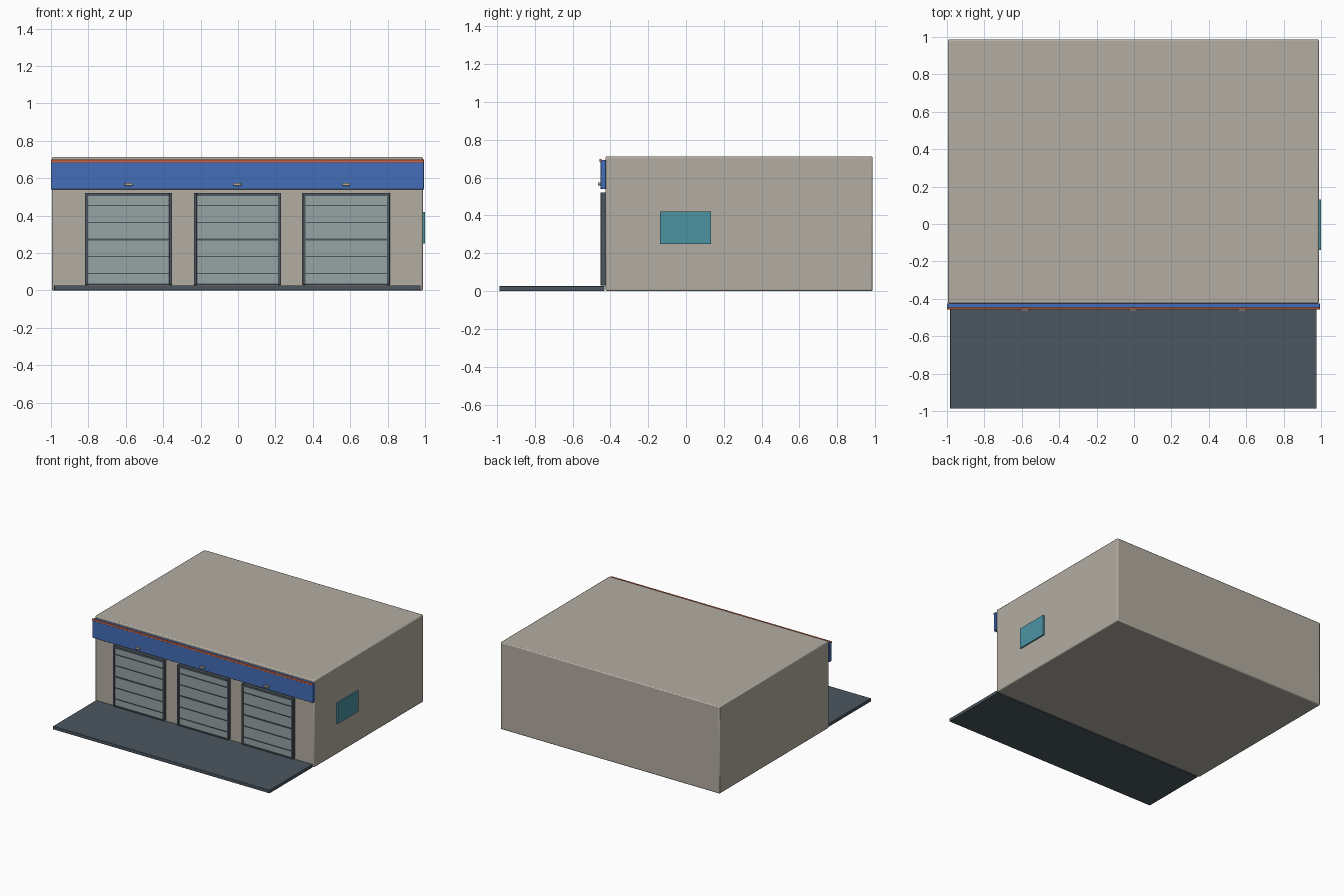
import bpy

cube = bpy.data.objects.get("Cube")
if cube:
    bpy.data.objects.remove(cube)


def material(name, *srgb):
    col = [((c / 255 + 0.055) / 1.055) ** 2.4 for c in srgb] + [1]
    m = bpy.data.materials.new(name)
    m.use_nodes = True
    m.diffuse_color = col
    m.node_tree.nodes["Principled BSDF"].inputs["Base Color"].default_value = col
    return m


wall = material("warm_grey_wall", 180, 174, 162)
slate = material("dark_slate", 76, 87, 96)
blue = material("blue", 67, 110, 184)
orange = material("orange", 214, 104, 70)
panel = material("pale_door_grey", 150, 163, 165)
glass = material("teal_glass", 77, 147, 164)


def box(name, x, y, z, mat, bevel=0.0):
    """Box from (min, max) pairs, optionally with softened edges."""
    spans = (x, y, z)
    bpy.ops.mesh.primitive_cube_add(size=1, location=[(a + b) / 2 for a, b in spans])
    ob = bpy.context.object
    ob.name = name
    ob.scale = [b - a for a, b in spans]
    bpy.ops.object.transform_apply(location=False, rotation=False, scale=True)
    ob.data.materials.append(mat)
    if bevel:
        mod = ob.modifiers.new("Soft edges", "BEVEL")
        mod.width = bevel
        mod.segments = 2
        bpy.ops.object.shade_smooth_by_angle()
    return ob


# Building and forecourt
MID = -0.003
box("building", (-0.995, 0.989), (-0.425, 0.987), (0, 0.713), wall, 0.008)
box("forecourt", (-0.983, 0.977), (-0.987, -0.43), (0, 0.026), slate, 0.002)

# Sign band with its trim
box("fascia", (-1, 0.994), (-0.452, -0.424), (0.54, 0.694), blue, 0.002)
box("fascia_trim", (-1, 0.994), (-0.458, -0.447), (0.684, 0.699), orange, 0.002)

# Side window
box("side_window", (0.985, 1), (-0.138, 0.132), (0.25, 0.42), glass)

# Three garage doors, each with frame, panel, ribs and a lamp above
HALF, EDGE = 0.233, 0.016
BOTTOM, TOP = 0.03, 0.522
for label, offset in (("right", -0.582), ("middle", 0), ("left", 0.582)):
    c = MID + offset
    inner = HALF - EDGE
    depth = (-0.452, -0.424)
    for side, s in (("right", -1), ("left", 1)):
        xs = sorted((c + s * inner, c + s * HALF))
        box(f"{label}_door_{side}_jamb", xs, depth, (BOTTOM, TOP), slate, 0.002)
    box(f"{label}_door_lintel", (c - inner, c + inner), depth, (TOP - EDGE, TOP), slate)
    box(f"{label}_door_sill", (c - inner, c + inner), depth, (BOTTOM, BOTTOM + 0.008), slate)
    box(f"{label}_door_panel", (c - inner, c + inner), (-0.444, -0.424),
        (BOTTOM + 0.008, TOP - EDGE), panel)
    for i in range(5):
        z = 0.091 + i * 0.091
        h = 0.005 if i == 2 else 0.0025
        box(f"{label}_door_rib_{i + 1}", (c - inner, c + inner), (-0.449, -0.442),
            (z - h, z + h), slate)
    box(f"{label}_lamp", (c - 0.021, c + 0.021), (-0.466, -0.45), (0.559, 0.575), wall, 0.002)
